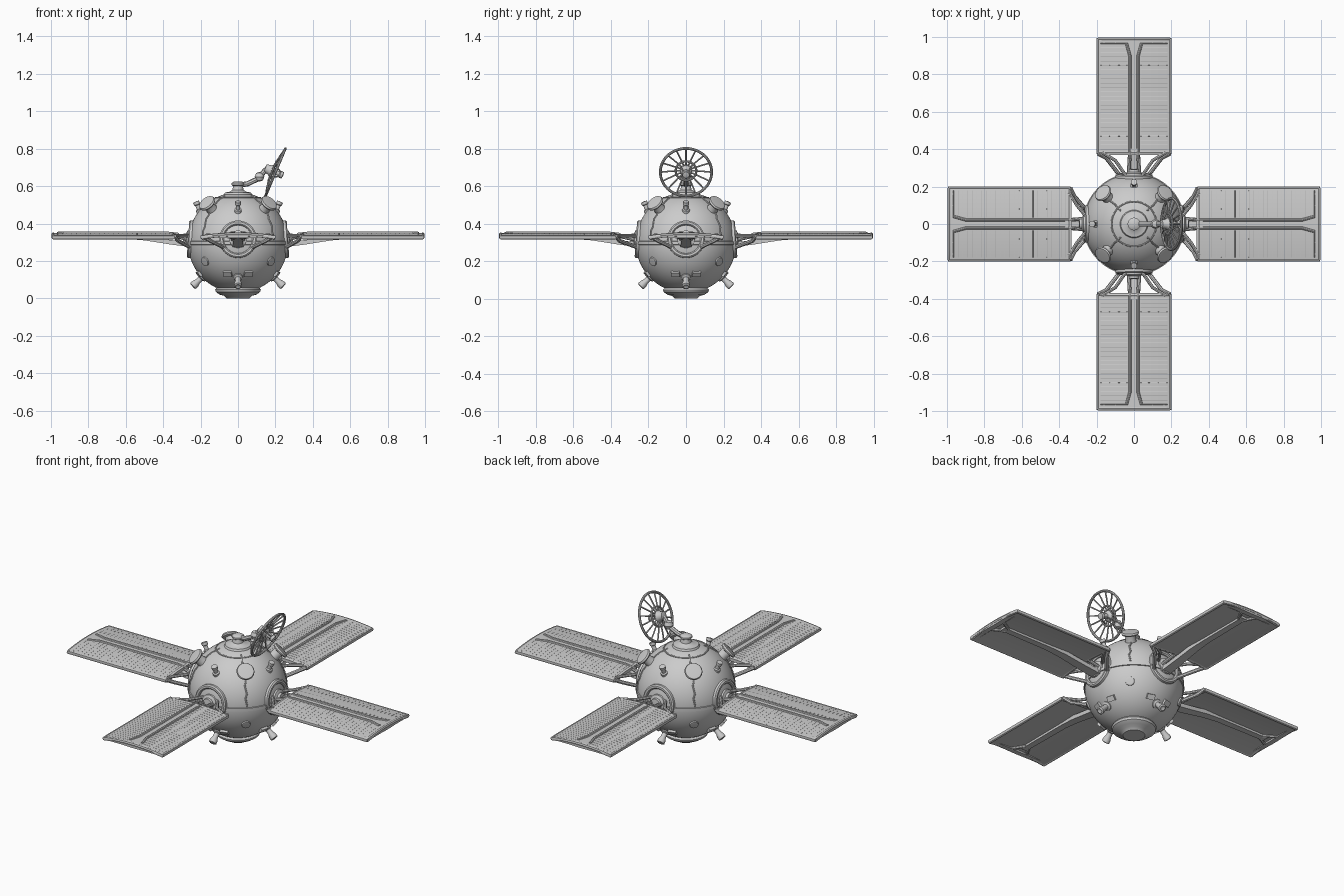
import bpy, bmesh
from math import sin, cos, pi, radians
from mathutils import Vector, Matrix

if "Cube" in bpy.data.objects:
    bpy.data.objects.remove(bpy.data.objects["Cube"])

R, C = 0.268, Vector((0, 0, 0.298))
UP = Vector((0, 0, 1))


def rot_z(a):
    return Matrix.Rotation(a, 4, 'Z')


def frame(pos, direction):
    return Matrix.Translation(pos) @ Vector(direction).to_track_quat('Z', 'Y').to_matrix().to_4x4()


def on_sphere(az, el, r=R):
    d = Vector((cos(el) * cos(az), cos(el) * sin(az), sin(el)))
    return C + d * r, d


def finish(name, bm, matrix=Matrix()):
    bmesh.ops.transform(bm, matrix=matrix, verts=bm.verts)
    bmesh.ops.recalc_face_normals(bm, faces=bm.faces)
    me = bpy.data.meshes.new(name)
    bm.to_mesh(me)
    bm.free()
    ob = bpy.data.objects.new(name, me)
    bpy.context.collection.objects.link(ob)
    bpy.ops.object.select_all(action='DESELECT')
    ob.select_set(True)
    bpy.context.view_layer.objects.active = ob
    bpy.ops.object.shade_smooth_by_angle(angle=radians(35))
    return ob


def lathe(name, profile, matrix, steps=32):
    bm = bmesh.new()
    vs = [bm.verts.new((r, 0, z)) for r, z in profile]
    es = [bm.edges.new(p) for p in zip(vs, vs[1:])]
    bmesh.ops.spin(bm, geom=vs + es, axis=UP, cent=(0, 0, 0), angle=2 * pi, steps=steps)
    bmesh.ops.remove_doubles(bm, verts=bm.verts, dist=1e-5)
    return finish(name, bm, matrix)


def tube(name, paths, radius, matrix=Matrix(), cyclic=False):
    cu = bpy.data.curves.new(name, 'CURVE')
    cu.dimensions, cu.bevel_depth, cu.bevel_resolution = '3D', radius, 2
    cu.use_fill_caps = True
    for pts in paths:
        sp = cu.splines.new('POLY')
        sp.points.add(len(pts) - 1)
        for p, co in zip(sp.points, pts):
            p.co = (*(matrix @ Vector(co)), 1)
        sp.use_cyclic_u = cyclic
    ob = bpy.data.objects.new(name, cu)
    bpy.context.collection.objects.link(ob)
    bpy.ops.object.select_all(action='DESELECT')
    ob.select_set(True)
    bpy.context.view_layer.objects.active = ob
    bpy.ops.object.convert(target='MESH')
    bpy.ops.object.shade_smooth_by_angle(angle=radians(40))
    return ob


def circle(r, z=0, n=48):
    return [(r * cos(2 * pi * i / n), r * sin(2 * pi * i / n), z) for i in range(n)]


def box(bm, center, size):
    bmesh.ops.create_cube(bm, size=1, matrix=Matrix.Translation(center) @ Matrix.Diagonal((*size, 1)))


# Spherical hull, equator band, bottom cap
bm = bmesh.new()
bmesh.ops.create_uvsphere(bm, u_segments=64, v_segments=40, radius=R)
finish("hull", bm, Matrix.Translation(C))
lathe("equator_band", [(R - .01, -.014), (R + .005, -.011), (R + .005, .007), (R - .01, .01)],
      Matrix.Translation(C), 64)
lathe("bottom_cap", [(0, 0), (.06, 0), (.075, .014), (.098, .02), (.118, .034), (.122, .046),
                     (.112, .06)], Matrix(), 48)
lathe("top_collar", [(.075, .555), (.07, .566), (.045, .57), (.03, .58), (.026, .6), (.034, .606),
                     (.034, .616), (.022, .624), (0, .626)], Matrix())
tube("hull_ring", [[C + Vector(p) for p in circle(.12, .24)]], .004, cyclic=True)


# Solar panel along +x, then turned into place
def arch(y):
    return 0.35 - 0.014 * (y / 0.19) ** 2


def panel(tag, a, x0):
    m, x1, w = rot_z(a), 0.995, 0.193
    ys = [-w + 2 * w * i / 12 for i in range(13)]
    # arched plate
    bm = bmesh.new()
    rows = [[bm.verts.new((x, y, arch(y) + dz)) for y in ys]
            for x, dz in ((x0, -.018), (x1, -.018), (x1, 0), (x0, 0))]
    for r0, r1 in zip(rows, rows[1:] + rows[:1]):
        for i in range(12):
            bm.faces.new((r0[i], r0[i + 1], r1[i + 1], r1[i]))
    for i in (0, 12):
        bm.faces.new([r[i] for r in rows])
    finish(tag + "_panel", bm, m)
    # rounded rim and lens-shaped tip
    rim = [(x0 + .012, y, arch(y) - .009) for y in ys] + [(x1 - .008, y, arch(y) - .009) for y in ys[::-1]]
    tube(tag + "_panel_rim", [rim], .0115, m, True)
    bm = bmesh.new()
    caps = [[bm.verts.new((x, y, arch(y) - .012)) for y in ys] +
            [bm.verts.new((x, y, .322 + .012 * (y / w) ** 2)) for y in ys[::-1]]
            for x in (x1 - .03, x1)]
    for c in caps:
        bm.faces.new(c)
    for i in range(26):
        j = (i + 1) % 26
        bm.faces.new((caps[0][i], caps[0][j], caps[1][j], caps[1][i]))
    finish(tag + "_panel_tip", bm, m)
    # fine cell ridges
    n = 24
    tube(tag + "_cell_ridges", [[(x0 + .03 + i * (x1 - x0 - .06) / n, s * y, arch(y) - .0008)
                                 for y in (.035, .08, .13, .18)] for s in (-1, 1) for i in range(n + 1)],
         .0018, m)
    # twin spars above with forked ends
    tube(tag + "_top_spars", [[(x0 - .02, s * .022, .342), (x0 + .05, s * .022, .35), (.9, s * .022, .35),
                               (.965, s * .04, .348)] for s in (-1, 1)], .008, m)
    # tapered keel beam below
    bm = bmesh.new()
    secs = [(.26, .03, .275), (.36, .028, .288), (.5, .024, .31), (.6, .02, .318), (.93, .018, .32)]
    loops = [[bm.verts.new((x, y, z)) for y, z in ((-h, b), (h, b), (h, b + .024), (-h, b + .024))]
             for x, h, b in secs]
    for l0, l1 in zip(loops, loops[1:]):
        for i in range(4):
            j = (i + 1) % 4
            bm.faces.new((l0[i], l0[j], l1[j], l1[i]))
    bm.faces.new(loops[0])
    bm.faces.new(loops[-1])
    finish(tag + "_keel", bm, m)
    tube(tag + "_keel_fork", [[(.9, s * .012, .326), (.965, s * .05, .328)] for s in (-1, 1)], .009, m)
    # splayed root struts
    tube(tag + "_corner_struts", [[(.252, s * .07, .27), (x0 - .015, s * .15, .308), (x0 + .005, s * .192, .333)]
                                  for s in (-1, 1)], .011, m)
    tube(tag + "_inner_struts", [[(.26, s * .045, .335), (x0 - .03, s * .1, .335), (x0 + .012, s * .17, .337)]
                                 for s in (-1, 1)], .009, m)
    tube(tag + "_center_struts", [[(.25, s * .03, .31), (x0 + .01, s * .022, .338)] for s in (-1, 1)], .01, m)
    # round hinge housing on the hull
    p, d = on_sphere(a, radians(4))
    lathe(tag + "_hinge_ring", [(.1, -.03), (.1, -.006), (.093, .0), (.082, .0), (.076, -.006), (.074, -.02)],
          frame(p, d), 40)
    lathe(tag + "_hinge_hub", [(.048, -.02), (.046, .006), (.03, .012), (.028, .026), (0, .028)], frame(p, d))


for k, (tag, x0) in enumerate((("right", .335), ("back", .37), ("left", .335), ("front", .37))):
    a = k * pi / 2
    panel(tag, a, x0)
    # small upright sensor above each panel
    p, d = on_sphere(a, radians(40))
    lathe(tag + "_sensor", [(.02, -.03), (.02, .004), (.012, .008), (.012, .03), (.017, .034), (.017, .05),
                            (0, .052)], frame(p, (d + UP * 1.2)), 16)
    # thruster leg below each panel
    p, d = on_sphere(a, radians(-44))
    lathe(tag + "_thruster", [(.03, -.02), (.026, .004), (.015, .01), (.015, .03), (.021, .048), (.022, .066),
                              (.014, .07), (0, .062)], frame(p, d), 20)
    # raised disc on a stem at each diagonal
    b = a + pi / 4
    p, d = on_sphere(b, radians(42))
    lathe(tag + "_disc", [(.034, -.02), (.028, .012), (.03, .034), (.045, .038), (.049, .045), (.045, .054),
                          (.03, .056), (0, .054)], frame(p, d))
    # cable running down each diagonal, and a hull lug
    tube(tag + "_cable", [[on_sphere(b + .02 * sin(i * 2.1), radians(68 - i * 5), R + .001)[0]
                           for i in range(14)]], .0045)
    for off in (-.26, .26):
        bm = bmesh.new()
        box(bm, (0, 0, .002), (.045, .03, .02))
        finish(tag + "_lug", bm, frame(*on_sphere(a + off, radians(-38))))
    p, d = on_sphere(b, radians(-22))
    lathe(tag + "_port", [(.026, -.01), (.024, .006), (.014, .008), (0, .006)], frame(p, d), 20)

# Antenna mast
tube("antenna_mast", [[(0, 0, .605), (.05, 0, .612), (.105, 0, .638), (.15, 0, .69)]], .014)
lathe("mast_joint", [(0, -.026), (.018, -.02), (.026, 0), (.018, .02), (0, .026)],
      Matrix.Translation((.115, 0, .65)), 20)
# Open spoked dish
dish = frame((.2, 0, .674), (.923, 0, -.385))
tube("dish_rim", [circle(.137)], .0075, dish, True)
tube("dish_inner_ring", [circle(.055, -.017)], .006, dish, True)
spokes = []
for i in range(16):
    c, s = cos(i * pi / 8), sin(i * pi / 8)
    spokes.append([(r * c, r * s, z) for r, z in ((.02, -.022), (.055, -.017), (.1, -.009), (.137, 0))])
tube("dish_spokes", spokes, .0042, dish)
lathe("dish_hub", [(0, -.062), (.022, -.058), (.026, -.035), (.034, -.022), (.026, -.012), (.013, -.006),
                   (.012, .022), (.02, .028), (.018, .042), (0, .046)], dish, 24)
tube("feed_legs", [[(.05 * cos(t), .05 * sin(t), -.017), (.012 * cos(t), .012 * sin(t), .034)]
                   for t in (pi / 4, 3 * pi / 4, 5 * pi / 4, 7 * pi / 4)], .004, dish)
